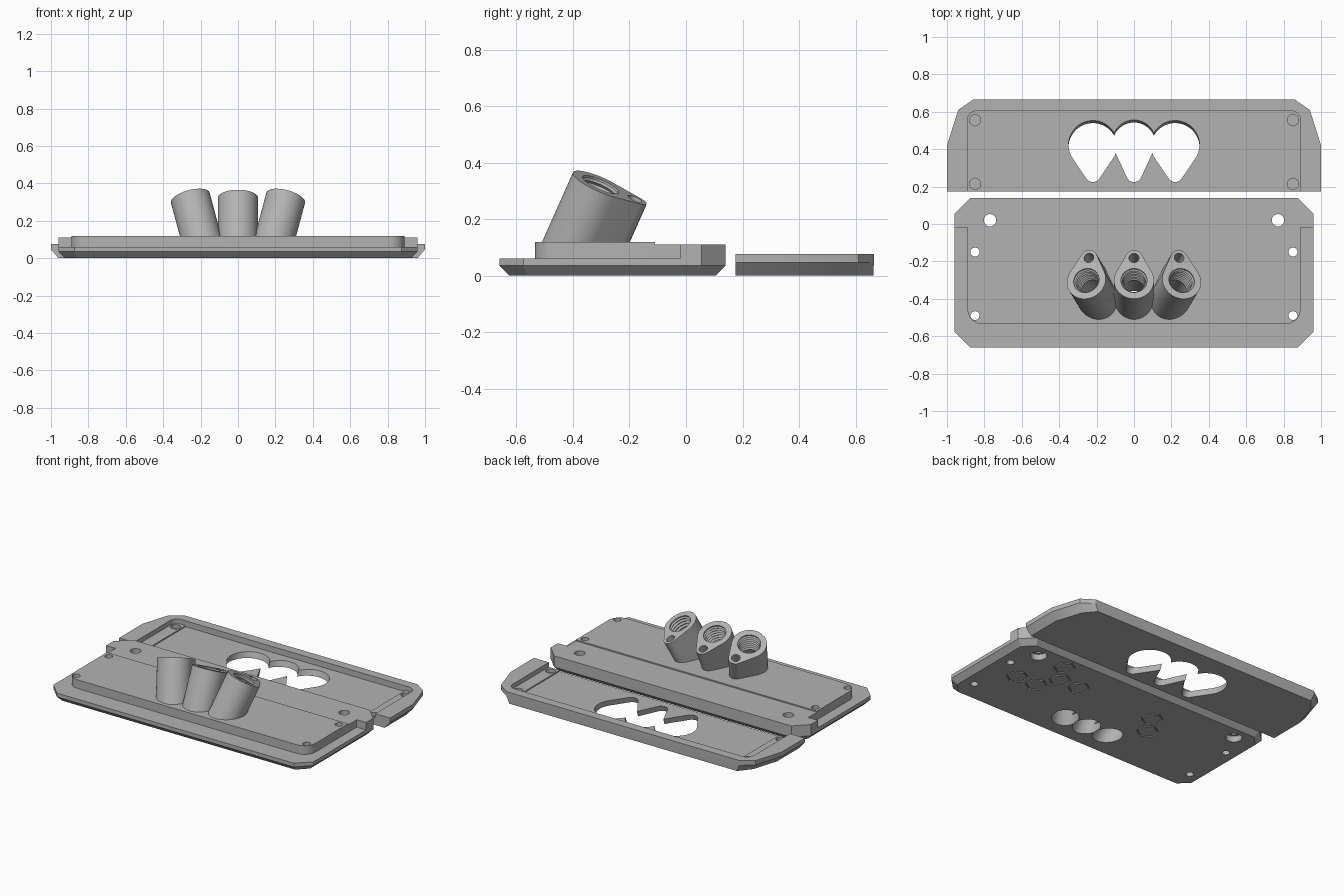
import bpy, bmesh
from math import pi, sin, cos, asin
from mathutils import Vector, Matrix

if "Cube" in bpy.data.objects:
    bpy.data.objects.remove(bpy.data.objects["Cube"])

GREY = (0.45, 0.45, 0.45, 1)
mat = bpy.data.materials.new("light_grey")
mat.use_nodes = True
mat.diffuse_color = GREY
mat.node_tree.nodes["Principled BSDF"].inputs["Base Color"].default_value = GREY


def loft(name, loops):
    """Closed solid through rings that share one point count."""
    bm = bmesh.new()
    rings = [[bm.verts.new(p) for p in loop] for loop in loops]
    n = len(rings[0])
    for a, b in zip(rings, rings[1:]):
        for i in range(n):
            bm.faces.new((a[i], a[(i + 1) % n], b[(i + 1) % n], b[i]))
    bm.faces.new(rings[0])
    bm.faces.new(rings[-1])
    bmesh.ops.recalc_face_normals(bm, faces=bm.faces)
    mesh = bpy.data.meshes.new(name)
    bm.to_mesh(mesh)
    bm.free()
    mesh.materials.append(mat)
    ob = bpy.data.objects.new(name, mesh)
    bpy.context.collection.objects.link(ob)
    return ob


def level(pts, z):
    return [Vector((x, y, z)) for x, y in pts]


def slab(name, pts, z0, z1):
    return loft(name, [level(pts, z0), level(pts, z1)])


def mirrored(half):
    """Full outline from its right half, listed from front to back."""
    return half + [(-x, y) for x, y in reversed(half)]


def arc(cx, cy, r, a0, a1, n):
    return [(cx + r * cos(a0 + (a1 - a0) * i / n), cy + r * sin(a0 + (a1 - a0) * i / n))
            for i in range(n + 1)]


def circle(cx, cy, r, n=32):
    return arc(cx, cy, r, 0, 2 * pi, n)[:-1]


def teardrop(big, small, dist):
    """Large circle at the origin wrapped with a small one toward +y."""
    a = asin((big - small) / dist)
    return arc(0, dist, small, a, pi - a, 14) + arc(0, 0, big, pi - a, 2 * pi + a, 36)


def cut(targets, cutter):
    cutter.hide_render = True
    for ob in targets:
        mod = ob.modifiers.new("cut", "BOOLEAN")
        mod.operation = "DIFFERENCE"
        mod.solver = "EXACT"
        mod.object = cutter
        bpy.context.view_layer.objects.active = ob
        bpy.ops.object.modifier_apply(modifier=mod.name)
    bpy.data.objects.remove(cutter)


# Base plate with clipped corners and a bevelled underside
outline = mirrored([(0.875, -0.66), (0.96, -0.575), (0.96, 0.055), (0.875, 0.14)])
under = mirrored([(0.86, -0.625), (0.925, -0.56), (0.925, 0.04), (0.86, 0.105)])
base = loft("base_plate", [level(under, 0), level(outline, 0.035), level(outline, 0.06)])

# Raised deck and rear rail
front_half = arc(0.81, -0.455, 0.08, -pi / 2, 0, 10) + [(0.89, -0.11)]
deck = slab("front_deck", mirrored(front_half), 0.06, 0.118)
mid = slab("middle_deck", mirrored([(0.89, -0.11), (0.89, -0.02)]), 0.06, 0.11)
rail = slab("rear_rail", mirrored([(0.96, -0.02), (0.96, 0.055), (0.875, 0.14)]), 0.06, 0.11)

# Leaning teardrop sockets with ribbed bores
sockets, bores = [], []
for side, label in ((-1, "right"), (0, "middle"), (1, "left")):
    axis = Vector((0.27 * side, 0.445, 1)).normalized()
    vy = (Vector((0, 1, 0)) - axis * axis.y).normalized()
    vx = vy.cross(axis)
    place = Matrix.Translation((0.255 * side, -0.302, 0.322)) @ \
        Matrix((vx, vy, axis)).transposed().to_4x4()
    top = [place @ p for p in level(teardrop(0.107, 0.045, 0.132), 0)]
    foot = [p - axis * ((p.z - 0.05) / axis.z) for p in top]
    socket = loft(label + "_socket", [foot, top])
    sockets.append(socket)

    rings = [(0.02, 0.07), (-0.008, 0.07)]
    rings += [(-0.015 - 0.01 * i, 0.061 if i % 2 == 0 else 0.07) for i in range(14)]
    rings += [(-0.2, 0.072), (-0.43, 0.088)]
    bore = loft("bore_cutter", [[place @ p for p in level(circle(0, 0, r), z)] for z, r in rings])
    cut([socket, base, deck], bore)
    pin = loft("pin_cutter", [[place @ p for p in level(circle(0, 0.132, 0.027, 20), z)]
                              for z in (-0.13, 0.02)])
    cut([socket], pin)

# Screw holes and counterbored rear holes
for side in (-1, 1):
    for y in (-0.15, -0.49):
        cut([base, deck], slab("screw_cutter", circle(0.85 * side, y, 0.024, 20), -0.1, 0.3))
    cut([base, rail], slab("bolt_cutter", circle(0.77 * side, 0.02, 0.033, 24), -0.1, 0.3))
    cut([base], slab("counterbore_cutter", circle(0.77 * side, 0.02, 0.05, 24), -0.1, 0.04))

# Hexagon grooves under the base, laid on a honeycomb grid (column, row)
for col, row in ((3.7, 0), (3.2, 1), (2.2, 1), (3.7, 2), (4.7, 2), (-1.65, 1), (-2.15, 2)):
    hexes = [[(0.15 * col + r * sin(i * pi / 3), 0.01 - 0.133 * row + r * cos(i * pi / 3))
              for i in range(6)] for r in (0.07, 0.06)]
    groove = slab("groove_cutter", hexes[0], -0.01, 0.008)
    cut([groove], slab("core_cutter", hexes[1], -0.05, 0.05))
    cut([base], groove)

# Cover plate with sloped flanks
rim = mirrored([(1, 0.175), (1, 0.42), (0.94, 0.61), (0.86, 0.665)])
sole = mirrored([(0.96, 0.175), (0.96, 0.41), (0.905, 0.585), (0.84, 0.663)])
cover = loft("cover_plate", [level(sole, 0), level(rim, 0.047), level(rim, 0.076)])

# Cover recess, side ledges and blind screw holes
pocket = mirrored([(0.89, 0.1)] + arc(0.84, 0.555, 0.05, 0, pi / 2, 8))
cut([cover], slab("recess_cutter", pocket, 0.045, 0.2))
cut([cover], slab("floor_cutter", mirrored([(0.81, 0.1), (0.81, 0.605)]), 0.037, 0.2))
for side in (-1, 1):
    for y in (0.215, 0.555):
        cut([cover], slab("blind_cutter", circle(0.85 * side, y, 0.03, 24), 0.02, 0.2))

# Three-lobed opening, slanted to clear the sockets
for x, y, big in ((-0.22, 0.432, 0.13), (0, 0.45, 0.115), (0.22, 0.432, 0.13)):
    shape = [(x + px, y - py) for px, py in teardrop(big, 0.042, y - 0.275)]
    low = [(px, py - 0.045) for px, py in shape]
    high = [(px, py + 0.03) for px, py in shape]
    cut([cover], loft("opening_cutter", [level(low, -0.06), level(high, 0.14)]))

# Smooth the round walls, keep the edges crisp
bpy.ops.object.select_all(action="DESELECT")
for ob in [base, deck, mid, rail, cover] + sockets:
    ob.select_set(True)
    bpy.context.view_layer.objects.active = ob
bpy.ops.object.shade_smooth_by_angle(angle=pi / 6)
